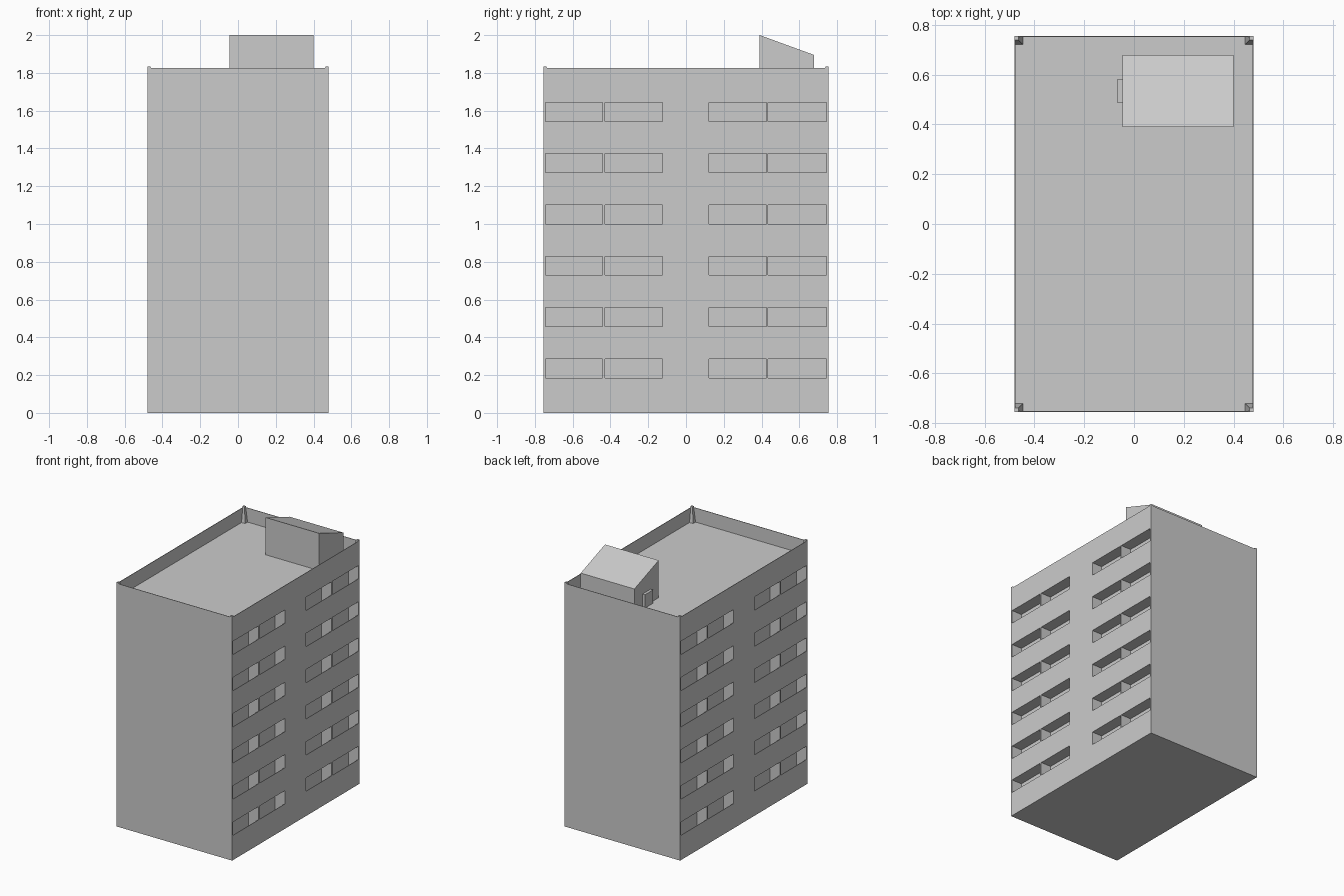
import bpy, bmesh

if "Cube" in bpy.data.objects:
    bpy.data.objects.remove(bpy.data.objects["Cube"])

HX, HY, TOP, ROOF = 0.48, 0.755, 1.826, 1.72   # half sizes, parapet top, roof floor
THIN = 0.004                                   # parapet thickness
DEPTH = 0.085                                  # balcony depth


def add_prism(bm, profile, a, b, place):
    """Extrude a 2D profile from a to b; place maps (u, v, t) to 3D."""
    lo = [bm.verts.new(place(u, v, a)) for u, v in profile]
    hi = [bm.verts.new(place(u, v, b)) for u, v in profile]
    n = len(profile)
    bm.faces.new(lo)
    bm.faces.new(hi[::-1])
    for i in range(n):
        j = (i + 1) % n
        bm.faces.new((lo[i], hi[i], hi[j], lo[j]))


def add_box(bm, x0, x1, y0, y1, z0, z1):
    add_prism(bm, [(x0, y0), (x1, y0), (x1, y1), (x0, y1)], z0, z1,
              lambda u, v, t: (u, v, t))


def finish(bm, name):
    bmesh.ops.recalc_face_normals(bm, faces=bm.faces[:])
    me = bpy.data.meshes.new(name)
    bm.to_mesh(me)
    bm.free()
    ob = bpy.data.objects.new(name, me)
    bpy.context.collection.objects.link(ob)
    return ob


# Main block
bm = bmesh.new()
add_box(bm, -HX, HX, -HY, HY, 0, TOP)
block = finish(bm, "apartment_block")

# Cutter: sunken roof and balcony recesses with thin front railings
bm = bmesh.new()
add_box(bm, -HX + THIN, HX - THIN, -HY + THIN, HY - THIN, ROOF, TOP + 0.2)
bays = [(-0.745, -0.441), (-0.43, -0.125), (0.122, 0.425), (0.434, 0.745)]
for floor in range(6):
    sill = 0.186 + 0.2715 * floor
    head, base = sill + 0.1, sill - 0.105
    profile = [(HX + 0.1, sill), (HX - THIN, sill), (HX - THIN, base),
               (HX - DEPTH, base), (HX - DEPTH, head), (HX + 0.1, head)]
    for y0, y1 in bays:
        for s in (1, -1):
            add_prism(bm, profile, y0, y1, lambda u, v, t: (s * u, t, v))
cutter = finish(bm, "recess_cutter")
cutter.hide_render = True

mod = block.modifiers.new("recesses", 'BOOLEAN')
mod.operation = 'DIFFERENCE'
mod.solver = 'EXACT'
mod.object = cutter
bpy.context.view_layer.objects.active = block
bpy.ops.object.modifier_apply(modifier=mod.name)
bpy.data.objects.remove(cutter)

# Tapered posts in the four roof corners
bm = bmesh.new()
for sx in (1, -1):
    for sy in (1, -1):
        rings = []
        for w, z in ((0.034, ROOF), (0.017, TOP + 0.009)):
            rings.append([bm.verts.new((sx * (HX - i * w), sy * (HY - j * w), z))
                          for i, j in ((0, 0), (1, 0), (1, 1), (0, 1))])
        lo, hi = rings
        bm.faces.new(lo)
        bm.faces.new(hi)
        for i in range(4):
            j = (i + 1) % 4
            bm.faces.new((lo[i], lo[j], hi[j], hi[i]))
finish(bm, "corner_posts")

# Rooftop stair house with a sloping roof
bm = bmesh.new()
add_prism(bm, [(0.39, ROOF), (0.678, ROOF), (0.678, 1.895), (0.39, 2.0)],
          -0.046, 0.4, lambda u, v, t: (t, u, v))
finish(bm, "stair_house")

# Door box on the side of the stair house
bm = bmesh.new()
add_box(bm, -0.066, -0.046, 0.485, 0.582, ROOF, 1.82)
finish(bm, "stair_house_door")
